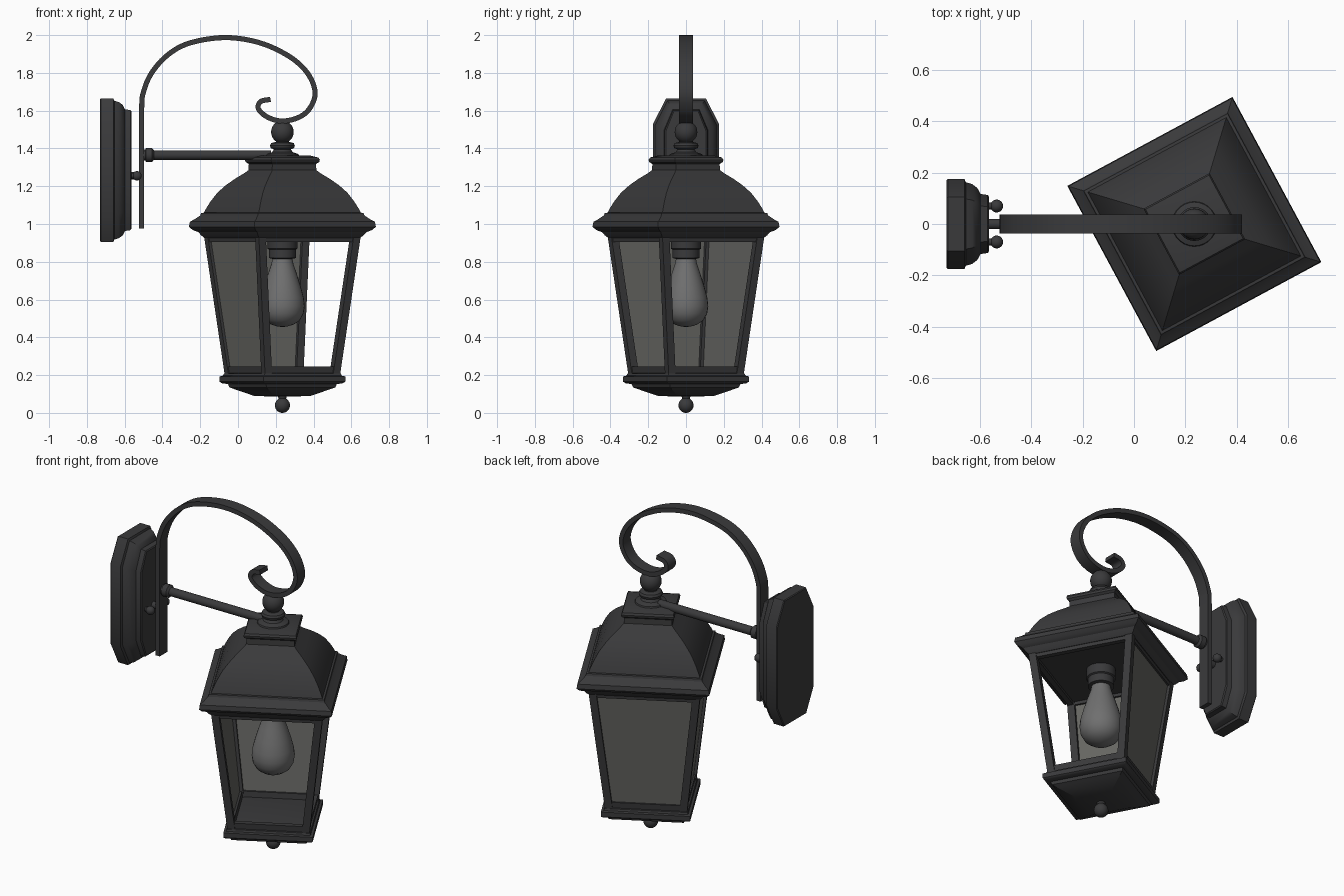
import bpy, bmesh, math
from mathutils import Vector, Matrix

if "Cube" in bpy.data.objects:
    bpy.data.objects.remove(bpy.data.objects["Cube"])

CX = 0.235                      # lantern axis
TURN = math.radians(28.3)       # lantern yaw
K = 1.355                       # front-view half width / half side of the turned square
LANTERN = Matrix.Translation((CX, 0, 0)) @ Matrix.Rotation(TURN, 4, 'Z')


def material(name, rgb):
    m = bpy.data.materials.new(name)
    m.diffuse_color = (*rgb, 1)
    m.use_nodes = True
    m.node_tree.nodes["Principled BSDF"].inputs["Base Color"].default_value = m.diffuse_color
    return m


METAL = material("dark_metal", (0.042, 0.042, 0.044))
GLASS = material("smoky_glass", (0.135, 0.135, 0.125))
BULB = material("bulb_glass", (0.16, 0.16, 0.16))


def loft(name, rings, mat=METAL, matrix=Matrix(), angle=30):
    """Skin a list of equal-length point rings and cap both ends."""
    bm = bmesh.new()
    rows = [[bm.verts.new(matrix @ Vector(p)) for p in ring] for ring in rings]
    n = len(rows[0])
    for a, b in zip(rows, rows[1:]):
        for i in range(n):
            j = (i + 1) % n
            bm.faces.new((a[i], a[j], b[j], b[i]))
    bm.faces.new(rows[0])
    bm.faces.new(rows[-1])
    bmesh.ops.recalc_face_normals(bm, faces=bm.faces)
    me = bpy.data.meshes.new(name)
    bm.to_mesh(me)
    bm.free()
    me.materials.append(mat)
    me.shade_smooth()
    me.set_sharp_from_angle(angle=math.radians(angle))
    ob = bpy.data.objects.new(name, me)
    bpy.context.collection.objects.link(ob)
    return ob


def square(h, z):
    return [(-h, -h, z), (h, -h, z), (h, h, z), (-h, h, z)]


def squares(profile):
    return [square(w / K, z) for w, z in profile]


def lathe(name, profile, matrix, mat=METAL, n=28):
    rings = [[(r * math.cos(2 * math.pi * i / n), r * math.sin(2 * math.pi * i / n), z)
              for i in range(n)] for r, z in profile]
    return loft(name, rings, mat, matrix)


def ball(r, z, n=14):
    return [(max(r * math.sin(math.pi * i / n), 0.001), z + r * math.cos(math.pi * i / n))
            for i in range(n + 1)]


def along_x(x, y, z):
    return Matrix.Translation((x, y, z)) @ Matrix.Rotation(math.pi / 2, 4, 'Y')


# Bell-shaped roof with cap slab and moulded eave
loft("roof", squares([
    (0.15, 1.362), (0.19, 1.352), (0.198, 1.34), (0.195, 1.328), (0.178, 1.318),
    (0.18, 1.285), (0.20, 1.27), (0.25, 1.24), (0.30, 1.205), (0.345, 1.165),
    (0.38, 1.12), (0.405, 1.08), (0.415, 1.06), (0.43, 1.058), (0.435, 1.045),
    (0.465, 1.025), (0.49, 1.012), (0.495, 0.985), (0.475, 0.968), (0.445, 0.957),
    (0.43, 0.94), (0.41, 0.925)]), matrix=LANTERN)

# Moulded base
loft("base", squares([
    (0.29, 0.212), (0.31, 0.208), (0.315, 0.197), (0.333, 0.193), (0.333, 0.165),
    (0.32, 0.157), (0.288, 0.152), (0.28, 0.135), (0.255, 0.126), (0.15, 0.09),
    (0.04, 0.086)]), matrix=LANTERN)

# Cage: tapering corner posts, rails and two glazed sides
ZT, ZB = 0.935, 0.205
ST, SB, W = 0.415 / K, 0.306 / K, 0.042


def side(z):
    return SB + (ST - SB) * (z - ZB) / (ZT - ZB)


def corner_ring(z, sx, sy):
    s, t = side(z), side(z) - W
    return [(sx * a, sy * b, z) for a, b in ((s, s), (t, s), (t, t), (s, t))]


for sx in (-1, 1):
    for sy in (-1, 1):
        loft("corner_post", [corner_ring(ZB, sx, sy), corner_ring(ZT, sx, sy)], matrix=LANTERN)


def panel(name, z0, z1, depth, thick, inset, mat, quarter):
    """Slab on the local +x side of the cage, turned by quarter turns."""
    rings = []
    for z in (z0, z1):
        x, h = side(z) - depth, side(z) - inset
        rings.append([(x, -h, z), (x, h, z), (x - thick, h, z), (x - thick, -h, z)])
    loft(name, rings, mat, LANTERN @ Matrix.Rotation(quarter * math.pi / 2, 4, 'Z'))


for q in range(4):
    panel("bottom_rail", ZB, 0.245, 0.006, 0.03, 0.02, METAL, q)
    panel("top_rail", 0.905, ZT, 0.006, 0.03, 0.02, METAL, q)
for q in (1, 2):
    panel("glass_pane", 0.235, 0.915, 0.016, 0.008, 0.03, GLASS, q)

# Turned parts on the lantern axis
AXIS = Matrix.Translation((CX, 0, 0))
lathe("bottom_finial", [(0.025, 0.092), (0.02, 0.075)] + ball(0.04, 0.04)[3:], AXIS)
lathe("top_collar", [(0.09, 1.355), (0.085, 1.37), (0.055, 1.38), (0.045, 1.395), (0.062, 1.402),
                     (0.066, 1.415), (0.06, 1.428), (0.035, 1.435), (0.03, 1.45)], AXIS)
lathe("top_ball", ball(0.06, 1.487), AXIS)
lathe("bulb_socket", [(0.08, 0.93), (0.08, 0.87), (0.072, 0.865), (0.072, 0.82), (0.05, 0.815)], AXIS)
lathe("bulb", [(0.05, 0.83), (0.058, 0.79), (0.075, 0.74), (0.097, 0.67), (0.113, 0.61),
               (0.118, 0.565), (0.112, 0.525), (0.092, 0.49), (0.06, 0.468), (0.025, 0.457),
               (0.001, 0.455)], AXIS, BULB)

# Wall plate: stepped chamfered rectangle
def plate_ring(x, inset):
    y, z, c = 0.175 - inset, 0.38 - inset, inset * 0.4
    cy, cz = 0.07 - c, 0.135 - c
    pts = [(y, z - cz), (y - cy, z), (cy - y, z), (-y, z - cz),
           (-y, cz - z), (cy - y, -z), (y - cy, -z), (y, cz - z)]
    return [(x, a, 1.285 + b) for a, b in pts]


loft("wall_plate", [plate_ring(x, i) for x, i in (
    (-0.73, 0.004), (-0.725, 0), (-0.66, 0), (-0.655, 0.012), (-0.63, 0.02), (-0.61, 0.035),
    (-0.598, 0.058), (-0.57, 0.062), (-0.565, 0.068))])

# Mounting screws with round heads
for y in (-0.07, 0.07):
    lathe("mounting_screw", [(0.013, 0), (0.013, 0.035)] + ball(0.025, 0.045)[::-1][3:],
          along_x(-0.58, y, 1.255), n=16)
lathe("strap_spacer", [(0.02, 0), (0.02, 0.07)], along_x(-0.58, 0, 1.255), n=16)

# Flat strap that rises, arches over and curls above the lantern
PATH = [(-0.51, 0.975), (-0.51, 1.3), (-0.51, 1.61), (-0.50, 1.70), (-0.457, 1.80), (-0.372, 1.895),
        (-0.256, 1.958), (-0.07, 1.987), (0.113, 1.96), (0.27, 1.888), (0.367, 1.80),
        (0.408, 1.70), (0.383, 1.617), (0.325, 1.566), (0.235, 1.545), (0.156, 1.566),
        (0.108, 1.61), (0.12, 1.648), (0.172, 1.66)]
pts = [Vector(p) for p in PATH]
ext = [2 * pts[0] - pts[1]] + pts + [2 * pts[-1] - pts[-2]]
line = []
for a, b, c, d in zip(ext, ext[1:], ext[2:], ext[3:]):
    for k in range(6):
        t = k / 6
        line.append(0.5 * (2 * b + (c - a) * t + (2 * a - 5 * b + 4 * c - d) * t * t
                           + (3 * b - a - 3 * c + d) * t ** 3))
line.append(pts[-1])
rings = []
for i, p in enumerate(line):
    d = (line[min(i + 1, len(line) - 1)] - line[max(i - 1, 0)]).normalized()
    n = Vector((-d.y, d.x)) * 0.0135
    a, b = p + n, p - n
    rings.append([(a.x, -0.037, a.y), (a.x, 0.037, a.y), (b.x, 0.037, b.y), (b.x, -0.037, b.y)])
loft("scroll_strap", rings)

# Horizontal arm from strap to roof cap
lathe("arm", [(0.03, 0), (0.03, 0.015), (0.037, 0.018), (0.037, 0.05), (0.03, 0.056),
              (0.025, 0.06), (0.025, 0.68)], along_x(-0.505, 0, 1.365), n=20)
